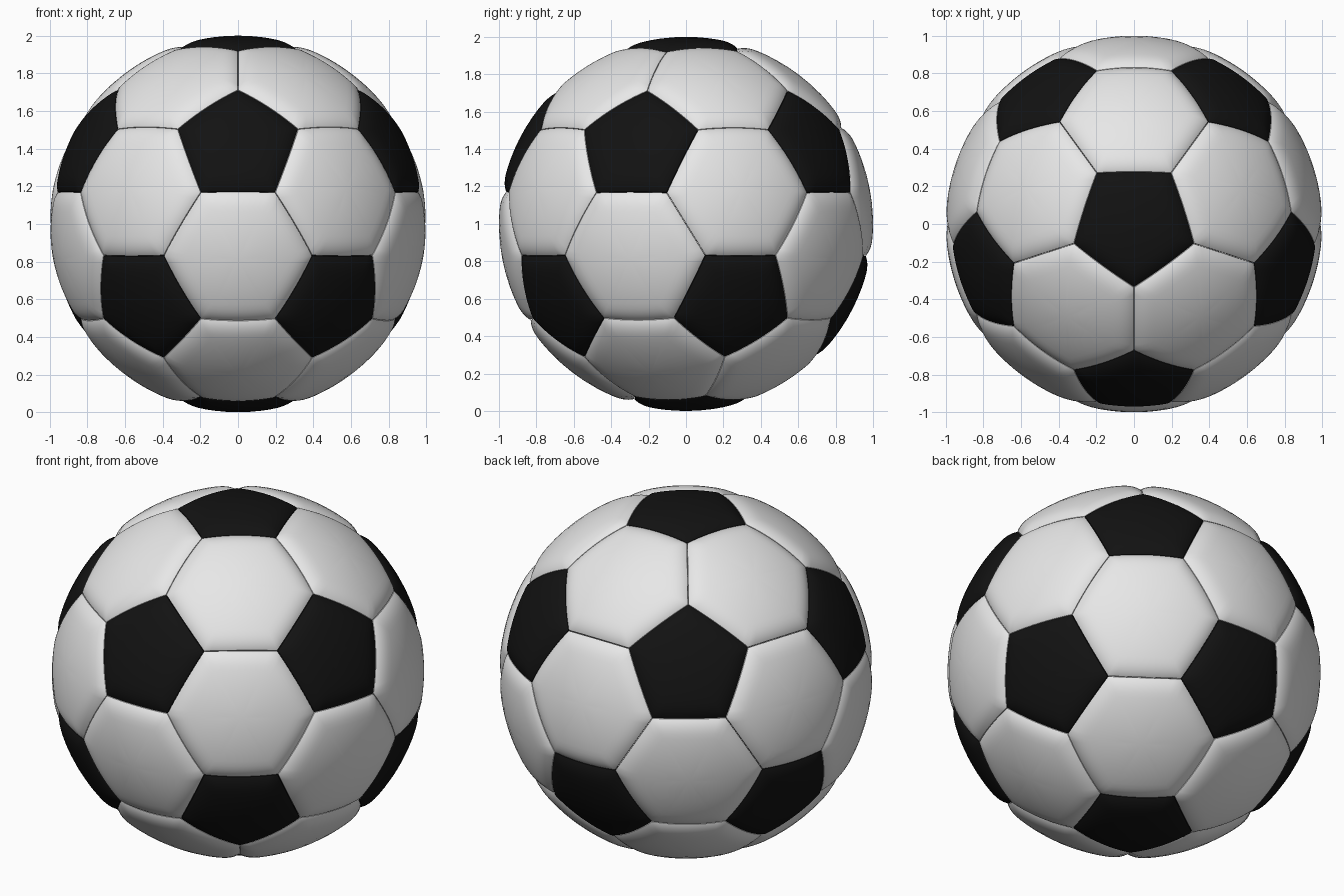
import bpy, bmesh, math
from mathutils import Vector
from itertools import combinations

if "Cube" in bpy.data.objects:
    bpy.data.objects.remove(bpy.data.objects["Cube"])

EDGE_STEPS = 10      # subdivisions along each panel side
SEAM_DEPTH = 0.024   # how far the panel rim sinks
SEAM_WIDTH = 0.11    # width of the soft rounded rim


def material(name, rgb):
    m = bpy.data.materials.new(name)
    m.diffuse_color = (*rgb, 1)
    m.use_nodes = True
    m.node_tree.nodes["Principled BSDF"].inputs["Base Color"].default_value = m.diffuse_color
    return m


white = material("panel white", (0.8, 0.8, 0.8))
black = material("panel black", (0.006, 0.006, 0.006))

# Icosahedron directions: two poles and two staggered rings of five
z, r = 1 / math.sqrt(5), 2 / math.sqrt(5)
points = [Vector((0, 0, 1)), Vector((0, 0, -1))]
for k in range(5):
    for offset, height in ((-90, z), (-54, -z)):
        a = math.radians(offset + 72 * k)
        points.append(Vector((r * math.cos(a), r * math.sin(a), height)))


def adjacent(a, b):
    return a is not b and a.dot(b) > 0.4


def ordered(corners):
    """Sort corners counter-clockwise seen from outside."""
    c = sum(corners, Vector()) / len(corners)
    n = c.normalized()
    u = (corners[0] - c).normalized()
    v = n.cross(u)
    return sorted(corners, key=lambda p: math.atan2((p - c).dot(v), (p - c).dot(u)))


def add_panel(bm, corners):
    """Puffed spherical panel with a rounded rim and an inward skirt."""
    corners = ordered(corners)
    n = len(corners)
    c = sum(corners, Vector()) / n
    apothem = ((corners[0] + corners[1]) / 2 - c).length
    outline = [corners[i].lerp(corners[(i + 1) % n], s / EDGE_STEPS)
               for i in range(n) for s in range(EDGE_STEPS)]
    # (scale towards rim, radius) of each concentric ring
    rings = []
    for d in (0.8, 0.6, 0.45, 0.32, 0.24, 0.18, 0.13, 0.09, 0.06, 0.035, 0.018, 0.006):
        dist = d * apothem
        sink = max(0, 1 - dist / SEAM_WIDTH) ** 3
        rings.append((1 - d, 1 - SEAM_DEPTH * sink))
    rings.append((0.998, 0.965))
    rings.append((0.998, 0.94))
    centre = bm.verts.new(c.normalized())
    previous = None
    for t, radius in rings:
        ring = [bm.verts.new(c.lerp(p, t).normalized() * radius) for p in outline]
        m = len(ring)
        for i in range(m):
            j = (i + 1) % m
            if previous is None:
                bm.faces.new((centre, ring[i], ring[j]))
            else:
                bm.faces.new((previous[i], ring[i], ring[j], previous[j]))
        previous = ring


def build(name, panels, mat):
    bm = bmesh.new()
    for corners in panels:
        add_panel(bm, corners)
    bmesh.ops.translate(bm, verts=bm.verts, vec=(0, 0, 1))
    mesh = bpy.data.meshes.new(name)
    bm.to_mesh(mesh)
    bm.free()
    mesh.materials.append(mat)
    obj = bpy.data.objects.new(name, mesh)
    bpy.context.collection.objects.link(obj)
    bpy.ops.object.select_all(action='DESELECT')
    obj.select_set(True)
    bpy.context.view_layer.objects.active = obj
    bpy.ops.object.shade_smooth_by_angle(angle=math.radians(40))


# Pentagon around every direction, hexagon on every triangle
pentagons = [[(2 * a + b) / 3 for b in points if adjacent(a, b)] for a in points]
hexagons = [[(2 * a + b) / 3 for a in tri for b in tri if a is not b]
            for tri in combinations(points, 3)
            if all(adjacent(a, b) for a, b in combinations(tri, 2))]

build("black_pentagon_panels", pentagons, black)
build("white_hexagon_panels", hexagons, white)
